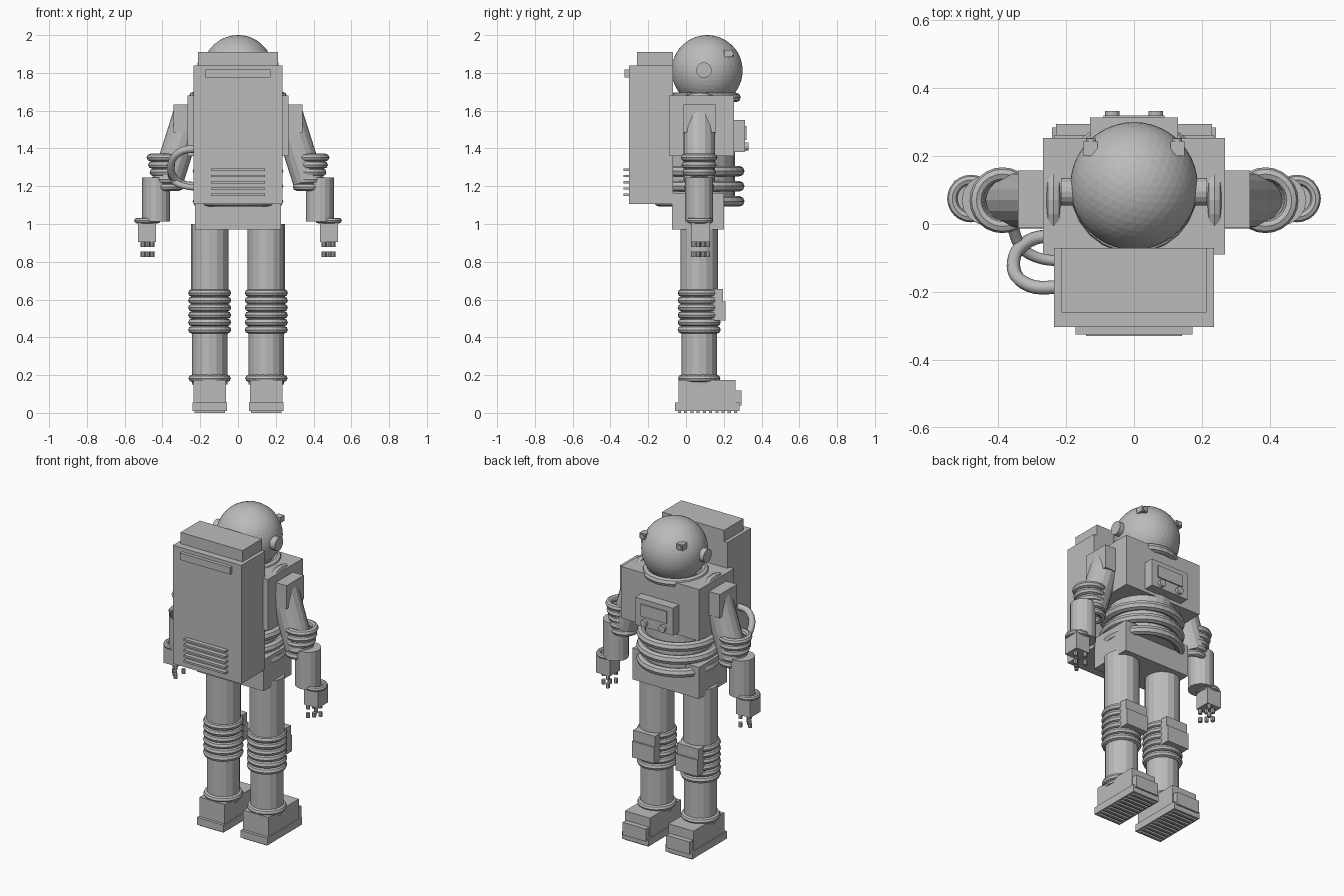
import bpy, math
from mathutils import Vector

if "Cube" in bpy.data.objects:
    bpy.data.objects.remove(bpy.data.objects["Cube"])

grey = bpy.data.materials.new("suit_grey")
grey.use_nodes = True
GREY = (0.5, 0.5, 0.5, 1)
grey.diffuse_color = GREY
grey.node_tree.nodes["Principled BSDF"].inputs["Base Color"].default_value = GREY


def finish(name):
    ob = bpy.context.object
    ob.name = name
    ob.data.materials.clear()
    ob.data.materials.append(grey)
    return ob


def box(name, x, y, z):
    """Box from its (low, high) range on each axis."""
    mid = [(a + b) / 2 for a, b in (x, y, z)]
    bpy.ops.mesh.primitive_cube_add(size=1, location=mid)
    ob = finish(name)
    ob.scale = [abs(b - a) for a, b in (x, y, z)]
    return ob


def rod(name, start, end, radius, sides=16):
    """Cylinder between two points."""
    a, b = Vector(start), Vector(end)
    bpy.ops.mesh.primitive_cylinder_add(
        vertices=sides, radius=radius, depth=(b - a).length, location=(a + b) / 2,
        rotation=(b - a).to_track_quat('Z', 'Y').to_euler())
    return finish(name)


def ring(name, centre, outer, thick, rotation=(0, 0, 0), segments=24):
    """Torus given by its outer radius and tube radius."""
    bpy.ops.mesh.primitive_torus_add(
        major_radius=outer - thick, minor_radius=thick, major_segments=segments,
        minor_segments=8, location=centre, rotation=rotation)
    return finish(name)


def hose(name, points, radius):
    curve = bpy.data.curves.new(name, 'CURVE')
    curve.dimensions = '3D'
    curve.bevel_depth = radius
    curve.bevel_resolution = 2
    curve.resolution_u = 6
    spline = curve.splines.new('BEZIER')
    spline.bezier_points.add(len(points) - 1)
    for bp, p in zip(spline.bezier_points, points):
        bp.co = p
        bp.handle_left_type = bp.handle_right_type = 'AUTO'
    curve.materials.append(grey)
    ob = bpy.data.objects.new(name, curve)
    bpy.context.collection.objects.link(ob)


MID = 0.07  # depth of the limb axes

# Helmet and collar
bpy.ops.mesh.primitive_ico_sphere_add(subdivisions=4, radius=0.188, location=(0, 0.112, 1.812))
finish("helmet")
ring("collar", (0, 0.1, 1.67), 0.19, 0.025)

# Torso, waist coils and pelvis
box("torso", (-0.268, 0.268), (-0.09, 0.253), (1.36, 1.68))
rod("waist", (0, MID, 1.1), (0, MID, 1.4), 0.19, 24)
for i in range(3):
    ring("waist_coil", (0, MID, 1.12 + 0.08 * i), 0.24, 0.028, segments=32)
box("pelvis", (-0.228, 0.228), (-0.075, 0.2), (0.97, 1.165))

# Chest control panel
box("chest_panel", (-0.13, 0.13), (0.24, 0.313), (1.38, 1.55))
box("chest_screen", (-0.09, 0.09), (0.31, 0.32), (1.445, 1.52))
for s in (-1, 1):
    rod("chest_knob", (s * 0.064, 0.31, 1.41), (s * 0.064, 0.332, 1.41), 0.022, 12)

# Backpack
box("backpack", (-0.235, 0.235), (-0.303, -0.07), (1.105, 1.84))
box("backpack_cap", (-0.213, 0.213), (-0.26, -0.07), (1.84, 1.91))
box("backpack_bar", (-0.172, 0.172), (-0.325, -0.3), (1.775, 1.818))
for i in range(5):
    z = 1.155 + 0.033 * i
    box("backpack_vent", (-0.142, 0.142), (-0.33, -0.3), (z - 0.006, z + 0.006))

# Air hoses on the right side
hose("upper_hose", [(-0.2, -0.185, 1.4), (-0.31, -0.18, 1.38), (-0.355, -0.12, 1.3),
                    (-0.31, -0.05, 1.22), (-0.2, -0.03, 1.2)], 0.02)
hose("lower_hose", [(-0.36, 0.0, 1.27), (-0.33, -0.07, 1.22), (-0.28, -0.1, 1.2),
                    (-0.2, -0.11, 1.19)], 0.017)

for s in (-1, 1):
    def span(a, b):
        return (s * a, s * b)

    # Helmet fittings
    rod("ear_disc", (s * 0.17, 0.095, 1.815), (s * 0.215, 0.095, 1.815), 0.041)
    box("helmet_lamp", span(0.107, 0.148), (0.2, 0.245), (1.885, 1.92))
    rod("lamp_lens", (s * 0.127, 0.24, 1.902), (s * 0.127, 0.252, 1.902), 0.015, 12)

    # Shoulder and arm
    ring("shoulder_ring", (s * 0.237, MID, 1.54), 0.16, 0.022, (0, math.pi / 2, 0))
    box("shoulder_block", span(0.26, 0.342), (-0.012, 0.158), (1.485, 1.632))
    rod("upper_arm", (s * 0.255, MID, 1.6), (s * 0.372, MID, 1.23), 0.083)
    for i in range(5):
        ring("elbow_coil", (s * (0.387 - 0.004 * i), MID, 1.352 - 0.039 * i),
             0.097 - 0.004 * i, 0.02)
    rod("forearm", (s * 0.433, MID, 1.012), (s * 0.433, MID, 1.245), 0.074)
    ring("wrist_ring", (s * 0.48, MID + 0.005, 1.018), 0.07, 0.015)
    box("hand", span(0.434, 0.53), (0.028, 0.128), (0.905, 1.015))
    for i in range(4):
        x, y = s * (0.455 + 0.024 * (i % 3)), 0.038 + 0.026 * i
        for joint, z in (("upper", 0.893), ("lower", 0.84)):
            rod("finger_" + joint, (x, y, z - 0.014), (x, y, z + 0.014), 0.012, 8)

    # Leg
    x = s * 0.15
    rod("thigh", (x, MID, 0.55), (x, MID, 1.0), 0.1)
    rod("shin", (x, MID, 0.15), (x, MID, 0.55), 0.094)
    for i in range(6):
        ring("knee_coil", (x, MID, 0.44 + 0.039 * i), 0.114, 0.02)
    ring("ankle_ring", (x, MID, 0.183), 0.112, 0.019)
    box("knee_pad", (x - 0.075, x + 0.075), (0.13, 0.197), (0.49, 0.655))
    box("knee_plate", (x - 0.075, x + 0.075), (0.15, 0.208), (0.49, 0.59))

    # Boot with treads
    box("boot", (x - 0.086, x + 0.086), (-0.04, 0.262), (0.03, 0.175))
    box("boot_toe", (x - 0.08, x + 0.08), (0.24, 0.294), (0.04, 0.118))
    box("sole", (x - 0.092, x + 0.092), (-0.058, 0.284), (0.01, 0.055))
    for i in range(10):
        y = -0.035 + 0.033 * i
        box("tread", (x - 0.08, x + 0.08), (y - 0.008, y + 0.008), (0, 0.02))
